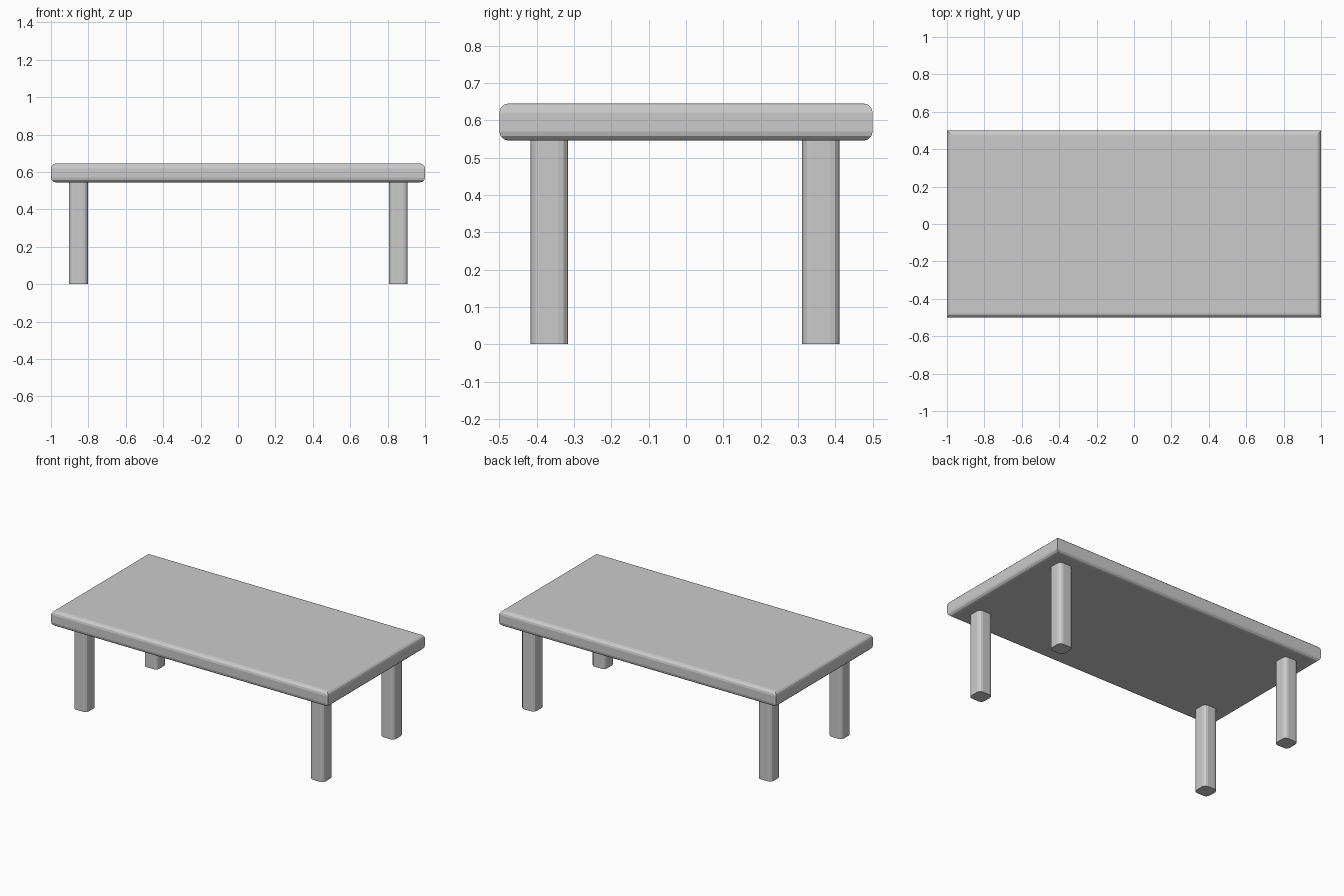
import bpy, bmesh
from mathutils import Matrix, Vector

if "Cube" in bpy.data.objects:
    bpy.data.objects.remove(bpy.data.objects["Cube"])


def rounded_box(name, center, size, radius, pick_edge, segments=3):
    """Box whose chosen edges are rounded over."""
    bm = bmesh.new()
    bmesh.ops.create_cube(bm, size=1, matrix=Matrix.Diagonal((*size, 1)))
    edges = [e for e in bm.edges if pick_edge(e)]
    bmesh.ops.bevel(bm, geom=edges, offset=radius, offset_type='OFFSET',
                    segments=segments, profile=0.5, affect='EDGES')
    bmesh.ops.recalc_face_normals(bm, faces=bm.faces)
    mesh = bpy.data.meshes.new(name)
    bm.to_mesh(mesh)
    bm.free()
    obj = bpy.data.objects.new(name, mesh)
    obj.location = center
    bpy.context.collection.objects.link(obj)
    return obj


def is_vertical(edge):
    d = edge.verts[0].co - edge.verts[1].co
    return abs(d.z) > 1e-4


# Slab top: rounded along its horizontal edges, sharp upright corners
rounded_box("table_top", (0, 0, 0.595), (2, 1, 0.1), 0.025,
            lambda e: not is_vertical(e))

# Four square legs with rounded upright edges
for side, x in (("left", -0.853), ("right", 0.857)):
    for end, y in (("front", -0.366), ("back", 0.361)):
        rounded_box(f"{end}_{side}_leg", (x, y, 0.274), (0.1, 0.1, 0.548),
                    0.025, is_vertical)
